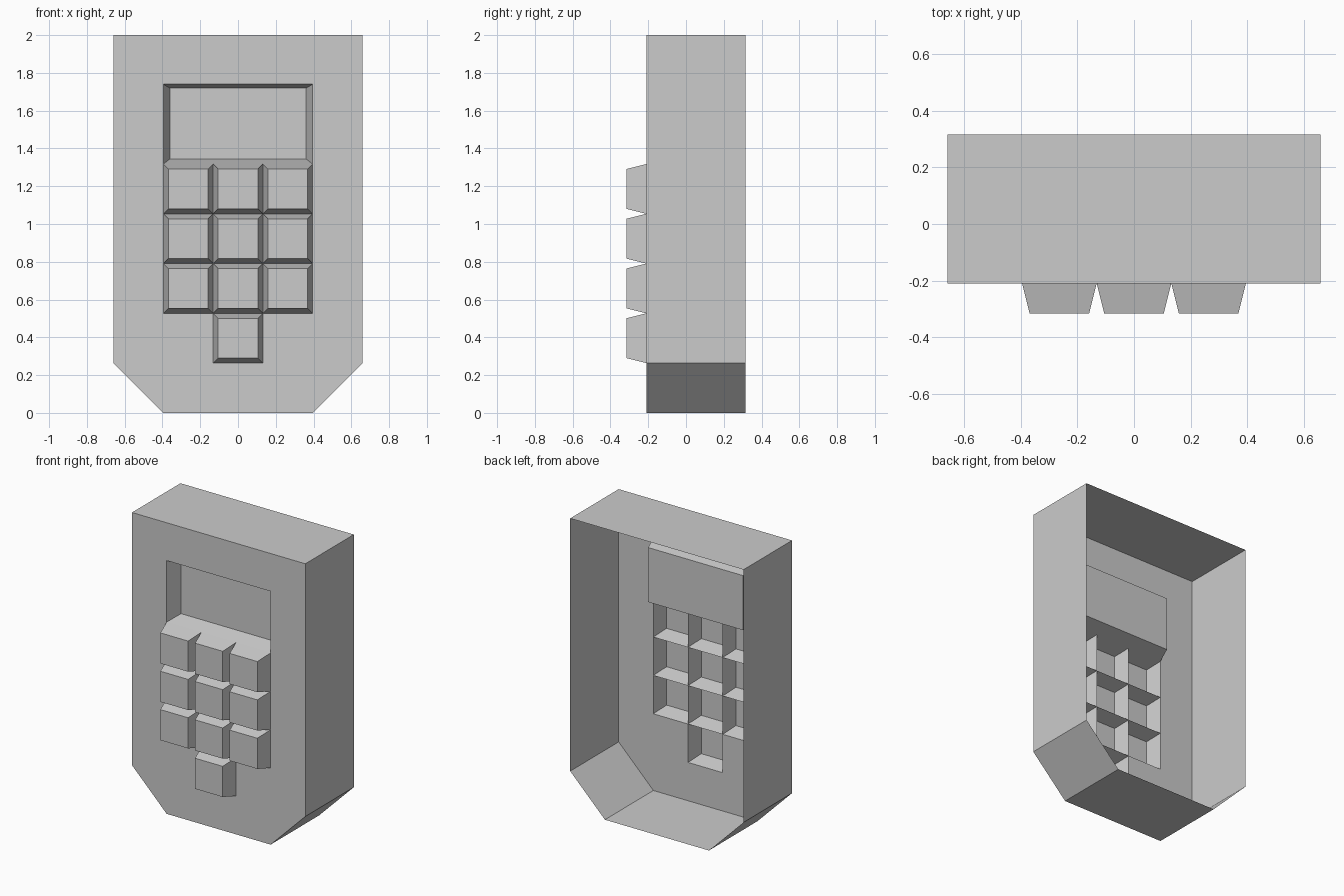
import bpy

if "Cube" in bpy.data.objects:
    bpy.data.objects.remove(bpy.data.objects["Cube"])

U = 0.2635             # key pitch, also the module of the whole casing
FRONT, BACK = -0.21, 0.316
DEPTH = 0.106          # key height and screen recess depth
W, E = 2.5 * U, 1.5 * U
SCREEN_TOP = 1.74


def make(name, polys):
    """Build an object from polygons given as lists of points."""
    verts, faces = [], []
    for poly in polys:
        ids = []
        for p in poly:
            p = tuple(round(c, 5) for c in p)
            if p not in verts:
                verts.append(p)
            ids.append(verts.index(p))
        faces.append(ids)
    mesh = bpy.data.meshes.new(name)
    mesh.from_pydata(verts, [], faces)
    mesh.update()
    ob = bpy.data.objects.new(name, mesh)
    bpy.context.collection.objects.link(ob)
    return ob


def rect(x0, x1, z0, z1, y):
    return [(x0, y, z0), (x1, y, z0), (x1, y, z1), (x0, y, z1)]


def tray(name, outer, inner, y):
    """Open tapered box: rim on the front plate, floor at depth y."""
    a, b = rect(*outer, FRONT), rect(*inner, y)
    walls = [[a[i], a[(i + 1) % 4], b[(i + 1) % 4], b[i]] for i in range(4)]
    return make(name, walls + [b])


# Casing side walls, open at the back
outline = [(-E, 0), (E, 0), (W, U), (W, 2), (-W, 2), (-W, U)]
casing = []
for (xa, za), (xb, zb) in zip(outline, outline[1:] + outline[:1]):
    casing.append([(xa, FRONT, za), (xa, BACK, za), (xb, BACK, zb), (xb, FRONT, zb)])

# Front plate around the key and screen openings
casing.append([(-E, FRONT, 0), (E, FRONT, 0), (W, FRONT, U), (-W, FRONT, U)])
for z0, z1, half in [(U, 2 * U, U / 2), (2 * U, SCREEN_TOP, E)]:
    casing.append(rect(-W, -half, z0, z1, FRONT))
    casing.append(rect(half, W, z0, z1, FRONT))
casing.append(rect(-W, W, SCREEN_TOP, 2, FRONT))
make("casing", casing)

# Recessed screen
tray("screen", (-E, E, 5 * U, SCREEN_TOP),
     (-E + 0.035, E - 0.035, 5 * U + 0.027, SCREEN_TOP - 0.021), FRONT + DEPTH)

# Hollow raised keys: single bottom key, then three rows of three
t = 0.0265
for row in range(4):
    for col in ([0] if row == 0 else [-1, 0, 1]):
        x0, z0 = (col - 0.5) * U, (row + 1) * U
        tray(f"key_{row}_{col + 1}", (x0, x0 + U, z0, z0 + U),
             (x0 + t, x0 + U - t, z0 + t, z0 + U - t), FRONT - DEPTH)
